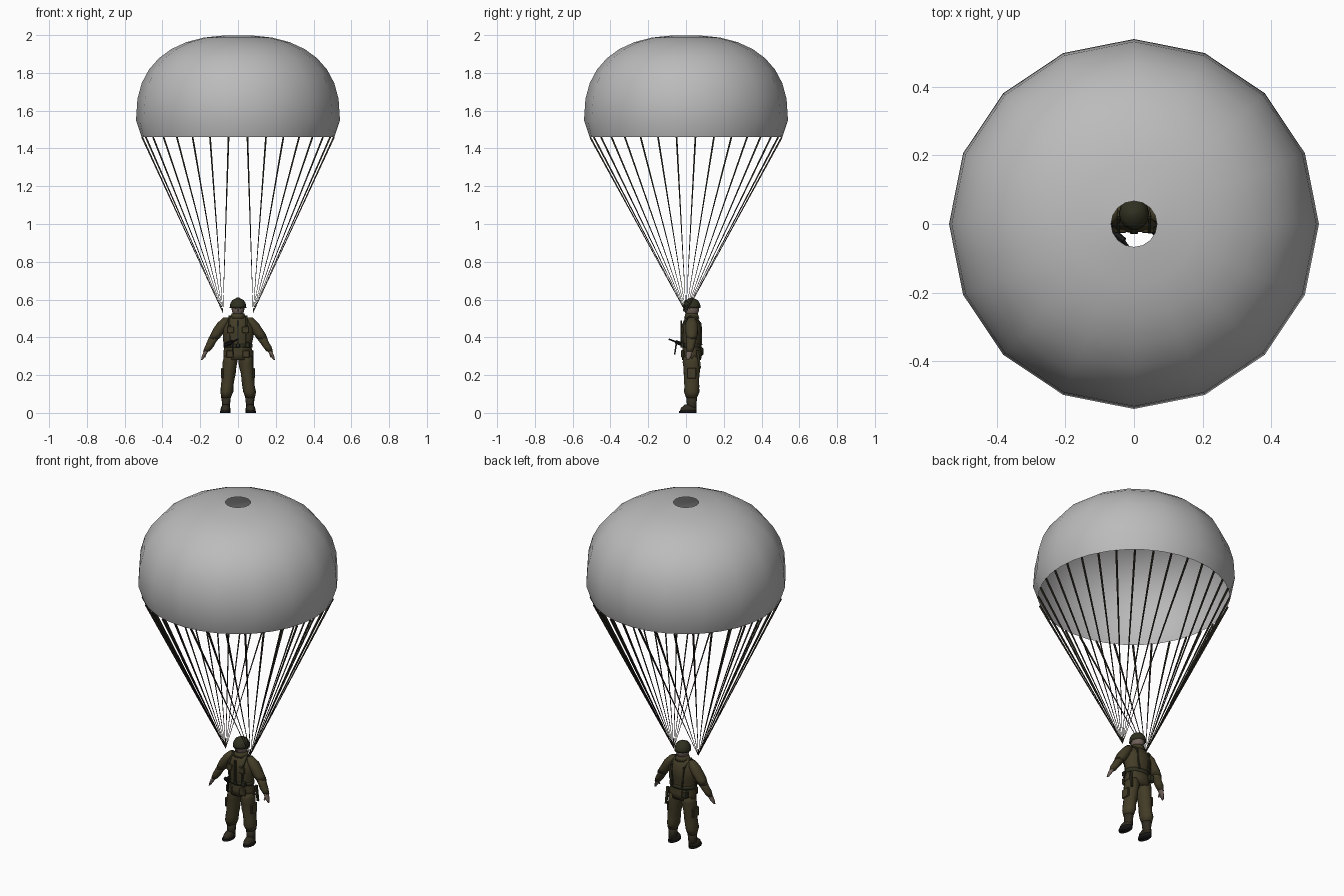
import bpy, bmesh
from math import sin, cos, tau, radians, copysign
from mathutils import Vector

default_cube = bpy.data.objects.get("Cube")
if default_cube:
    bpy.data.objects.remove(default_cube)


def material(name, red, green, blue):
    mat = bpy.data.materials.new(name)
    mat.use_nodes = True
    colour = (red, green, blue, 1)
    mat.diffuse_color = colour
    mat.node_tree.nodes["Principled BSDF"].inputs["Base Color"].default_value = colour
    return mat


SILK = material("canopy grey", .5, .5, .5)
CORD = material("cord brown", .035, .03, .02)
OLIVE = material("uniform olive", .055, .045, .02)
DARK = material("webbing dark olive", .03, .03, .015)
SKIN = material("skin", .16, .12, .1)
BOOT = material("boot brown", .03, .025, .015)
BLACK = material("gun black", .01, .01, .01)


def finish(name, bm, mat, smooth=True):
    """Turn a bmesh into a coloured object in the scene."""
    mesh = bpy.data.meshes.new(name)
    bm.to_mesh(mesh)
    bm.free()
    mesh.materials.append(mat)
    for polygon in mesh.polygons:
        polygon.use_smooth = smooth
    part = bpy.data.objects.new(name, mesh)
    bpy.context.collection.objects.link(part)
    return part


def bridge_rings(bm, rings, caps=True):
    """Join successive rings of points with quads, optionally closing the ends."""
    loops = [[bm.verts.new(point) for point in ring] for ring in rings]
    for lower, upper in zip(loops, loops[1:]):
        for i in range(len(lower)):
            bm.faces.new((lower[i - 1], lower[i], upper[i], upper[i - 1]))
    if caps:
        bm.faces.new(loops[0])
        bm.faces.new(loops[-1])
        bmesh.ops.recalc_face_normals(bm, faces=bm.faces)


def limb(name, mat, start, end, widths, depth=1, folds=0, sides=14):
    """Upright tube of evenly spaced level ellipses; folds adds cloth ripples."""
    start, end = Vector(start), Vector(end)
    rings = []
    for k, width in enumerate(widths):
        centre = start.lerp(end, k / (len(widths) - 1))
        ring = []
        for i in range(sides):
            angle = tau * i / sides
            radius = width * (1 + folds * sin(3 * angle + 2 * k))
            ring.append(centre + radius * Vector((cos(angle), depth * sin(angle), 0)))
        rings.append(ring)
    bm = bmesh.new()
    bridge_rings(bm, rings)
    return finish(name, bm, mat)


def cords(name, mat, paths, thick, thin, sides=4):
    """Straight tapered rods between pairs of points, in one object."""
    bm = bmesh.new()
    for start, end in paths:
        start, end = Vector(start), Vector(end)
        axis = (end - start).normalized()
        across = axis.orthogonal().normalized()
        other = axis.cross(across)
        angles = [tau * i / sides for i in range(sides)]
        rings = [[centre + radius * (across * cos(a) + other * sin(a)) for a in angles]
                 for centre, radius in ((start, thick), (end, thin))]
        bridge_rings(bm, rings)
    return finish(name, bm, mat, smooth=False)


def ball(name, mat, centre, radii):
    bm = bmesh.new()
    bmesh.ops.create_uvsphere(bm, u_segments=16, v_segments=10, radius=1)
    bmesh.ops.scale(bm, vec=radii, verts=bm.verts)
    bmesh.ops.translate(bm, vec=centre, verts=bm.verts)
    return finish(name, bm, mat)


def box(name, mat, centre, size):
    bm = bmesh.new()
    bmesh.ops.create_cube(bm, size=1)
    bmesh.ops.scale(bm, vec=size, verts=bm.verts)
    bmesh.ops.bevel(bm, geom=bm.edges[:], offset=min(size) / 4, segments=1, affect='EDGES')
    bmesh.ops.translate(bm, vec=centre, verts=bm.verts)
    return finish(name, bm, mat, smooth=False)


# Canopy: round hem, squarish dome with a sixteen-sided outline, open vent
GORES = 32
HEM_RADIUS, HEM_HEIGHT = .51, 1.46
WIDEST, WIDEST_HEIGHT, DOME_HEIGHT = .54, 1.55, .45
SQUARENESS = .82
STEPS = 8

profile = [(HEM_RADIUS, HEM_HEIGHT)]
for step in range(STEPS + 1):
    t = radians(85.5) * step / STEPS
    profile.append((WIDEST * cos(t) ** SQUARENESS,
                    WIDEST_HEIGHT + DOME_HEIGHT * sin(t) ** SQUARENESS))
dome_rings = []
for radius, height in profile:
    ring = []
    for i in range(GORES):
        angle = tau * i / GORES
        flat = cos(tau / GORES) if i % 2 and height > HEM_HEIGHT else 1
        ring.append((radius * flat * cos(angle), radius * flat * sin(angle), height))
    dome_rings.append(ring)
bm = bmesh.new()
bridge_rings(bm, dome_rings, caps=False)
finish("canopy", bm, SILK)

# Suspension lines gathered above the two shoulders
lines = []
for i in range(GORES):
    angle = tau * (i + .5) / GORES
    hem = Vector((HEM_RADIUS * cos(angle), HEM_RADIUS * sin(angle), HEM_HEIGHT))
    lines.append((hem, (copysign(.08, hem.x), 0, .53)))
cords("suspension_lines", CORD, lines, thick=.006, thin=.001)

# Jacket, belt and collar
MID = .03
limb("jacket", OLIVE, (0, MID, .28), (0, MID, .52),
     (.078, .08, .072, .078, .082, .083, .066, .034), depth=.67, folds=.03)
limb("belt", DARK, (0, MID, .345), (0, MID, .365), (.077, .077), depth=.7)
limb("collar", OLIVE, (0, MID, .5), (0, MID, .525), (.042, .034))
box("jacket_placket", DARK, (0, -.025, .42), (.012, .008, .14))
box("belt_buckle", BLACK, (0, -.025, .355), (.022, .008, .018))

# Head and helmet
ball("head", SKIN, (0, MID, .552), (.034, .04, .045))
box("nose", SKIN, (0, -.01, .545), (.008, .012, .014))
limb("helmet", DARK, (0, MID, .555), (0, MID, .61),
     (.044, .043, .039, .031, .006), depth=1.1)

for side, label in ((1, "left"), (-1, "right")):
    def at(x, y, z):
        """Point mirrored to the current side."""
        return side * x, y, z

    # Arms and hands
    limb(label + "_upper_sleeve", OLIVE, at(.13, MID, .39), at(.06, MID, .505),
         (.028, .032, .033, .031, .018), folds=.05)
    limb(label + "_lower_sleeve", OLIVE, at(.168, .02, .325), at(.125, MID, .4),
         (.017, .023, .024, .029), folds=.06)
    limb(label + "_hand", SKIN, at(.192, .01, .28), at(.165, .02, .335),
         (.004, .009, .011, .011), depth=1.5)
    cords(label + "_thumb", SKIN, [(at(.17, .02, .32), at(.175, -.005, .295))], .007, .004)

    # Trousers bloused over the boots
    limb(label + "_trouser_leg", OLIVE, at(.064, MID, .08), at(.038, MID, .3),
         (.025, .034, .033, .034, .035, .037, .039, .038), depth=1.2, folds=.05)
    box(label + "_thigh_pocket", OLIVE, at(.082, MID, .21), (.014, .05, .055))

    # Boots
    limb(label + "_boot_shaft", BOOT, at(.065, MID, .01), at(.062, MID, .09),
         (.022, .022, .025), depth=1.2)
    limb(label + "_boot_foot", BOOT, at(.067, .01, .008), at(.065, .02, .045),
         (.026, .025, .015), depth=1.7)
    limb(label + "_boot_sole", BLACK, at(.067, .01, 0), at(.067, .01, .01),
         (.027, .027), depth=1.75)

    # Pockets, pouches and harness straps
    box(label + "_chest_pocket", OLIVE, at(.04, -.02, .44), (.036, .012, .036))
    box(label + "_skirt_pocket", OLIVE, at(.043, -.018, .312), (.04, .018, .04))
    box(label + "_ammo_pouch", DARK, at(.05, -.018, .36), (.026, .02, .03))
    waist, chest, shoulder = at(.04, -.02, .36), at(.045, -.022, .46), at(.045, .02, .513)
    blade, back = at(.04, .077, .475), at(.03, .082, .36)
    cords(label + "_strap", DARK, [(waist, chest), (chest, shoulder),
                                   (shoulder, blade), (blade, back)], .006, .006)

    # Chin straps and eyes
    cords(label + "_chin_strap", DARK, [(at(.035, .02, .56), at(.012, .01, .51))], .003, .003)
    box(label + "_eye", BLACK, at(.012, -.005, .552), (.009, .006, .004))

# Kit on the hips
box("canteen", DARK, (-.05, .08, .325), (.036, .024, .045))
cords("scabbard", DARK, [((.075, .06, .33), (.078, .075, .235))], .01, .007)

# Short gun slung across the waist
grip, muzzle = (-.03, -.05, .375), (0, -.09, .39)
cords("gun_body", BLACK, [((-.07, -.015, .36), grip)], .011, .011, sides=6)
cords("gun_barrel", BLACK, [(grip, muzzle)], .005, .004, sides=6)
cords("gun_magazine", BLACK, [(grip, (-.025, -.06, .31))], .006, .005)
